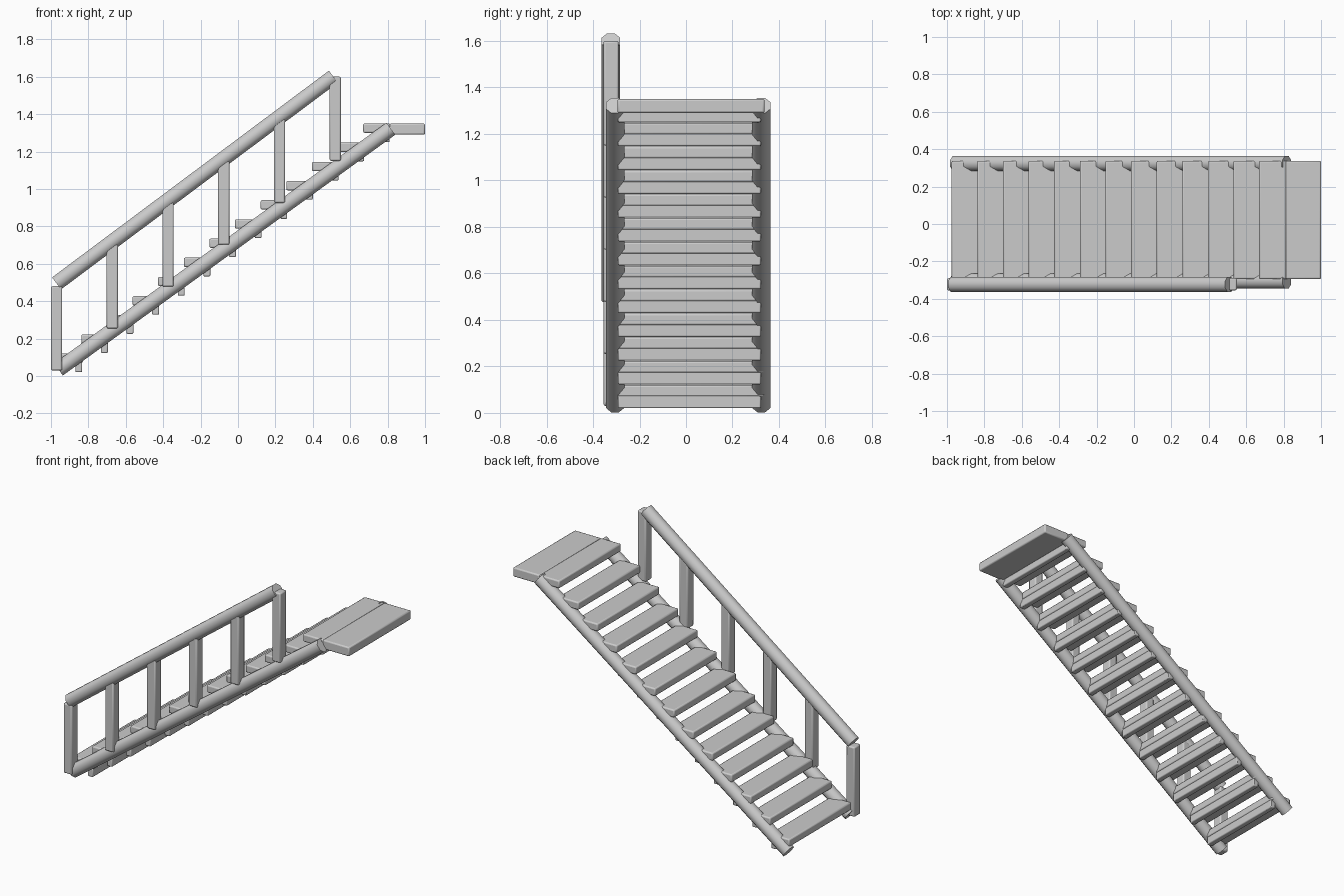
import bpy
import math
from mathutils import Vector

cube = bpy.data.objects.get("Cube")
if cube:
    bpy.data.objects.remove(cube, do_unlink=True)

grey = bpy.data.materials.new("light_grey")
grey.use_nodes = True
COLOUR = (0.6, 0.6, 0.6, 1)
grey.diffuse_color = COLOUR
grey.node_tree.nodes["Principled BSDF"].inputs["Base Color"].default_value = COLOUR


def box(name, low, high, bevel=0.008):
    """Softened block between two opposite corners."""
    low, high = Vector(low), Vector(high)
    bpy.ops.mesh.primitive_cube_add(size=1, location=(low + high) / 2)
    obj = bpy.context.object
    obj.name = name
    obj.scale = high - low
    bpy.ops.object.transform_apply(location=False, rotation=False, scale=True)
    mod = obj.modifiers.new("soft_edges", "BEVEL")
    mod.width = bevel
    mod.segments = 2
    obj.data.materials.append(grey)
    bpy.ops.object.shade_smooth_by_angle(angle=math.radians(35))
    return obj


def pole(name, start, end, radius):
    """Eight-sided pole between two points, flat sides facing outwards."""
    start, end = Vector(start), Vector(end)
    run = end - start
    bpy.ops.mesh.primitive_cylinder_add(vertices=8, radius=radius / math.cos(math.pi / 8),
                                        depth=run.length, location=(start + end) / 2)
    obj = bpy.context.object
    obj.name = name
    for v in obj.data.vertices:
        x, y = v.co.xy
        turn = math.pi / 8
        v.co.x = x * math.cos(turn) - y * math.sin(turn)
        v.co.y = x * math.sin(turn) + y * math.cos(turn)
    obj.rotation_euler = (0, math.atan2(run.x, run.z), 0)
    obj.data.materials.append(grey)
    bpy.ops.object.shade_smooth_by_angle(angle=math.radians(50))
    return obj


# Sloping side beams and the single handrail
for side, y in (("right", -0.305), ("left", 0.324)):
    pole(f"{side}_stringer", (-0.96, y, 0.035), (0.817, y, 1.322), 0.04)
pole("handrail", (-0.97, -0.323, 0.495), (0.51, -0.323, 1.6), 0.04)

# Handrail posts
for i in range(6):
    x, z = -0.97 + 0.298 * i, 0.03 + 0.224 * i
    box(f"post_{i + 1}", (x - 0.03, -0.355, z), (x + 0.03, -0.29, z + 0.45))

# Treads with a support bar under each back edge
RUN, RISE = 0.137, 0.1025
for i in range(13):
    x, z = -0.975 + RUN * i, 0.12 + RISE * i
    box(f"tread_{i + 1}", (x, -0.295, z - 0.05), (x + 0.145, 0.338, z))
    box(f"tread_support_{i + 1}", (x + 0.105, -0.293, z - 0.1),
        (x + 0.142, 0.322, z - 0.045), 0.006)

# Landing at the top
box("landing", (0.81, -0.295, 1.29), (1, 0.338, 1.35))
